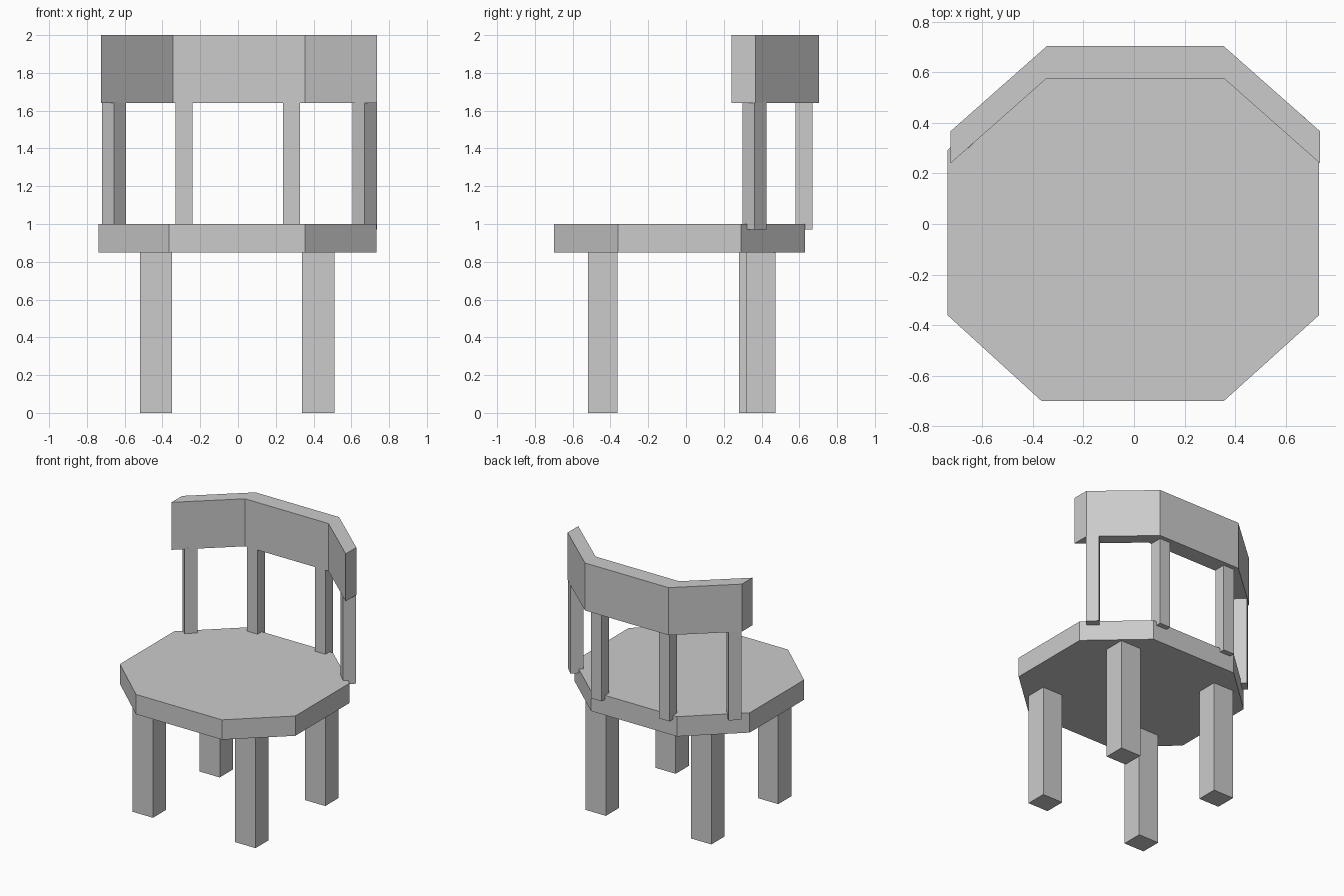
import bpy, bmesh
from math import radians
from mathutils import Matrix

if "Cube" in bpy.data.objects:
    bpy.data.objects.remove(bpy.data.objects["Cube"])


def prism(name, outline, z0, z1):
    """Extrude a closed xy outline (counter-clockwise) from z0 to z1."""
    bm = bmesh.new()
    base = bm.faces.new([bm.verts.new((x, y, z0)) for x, y in outline])
    top = bmesh.ops.extrude_face_region(bm, geom=[base])["geom"]
    bmesh.ops.translate(bm, vec=(0, 0, z1 - z0),
                        verts=[v for v in top if isinstance(v, bmesh.types.BMVert)])
    bmesh.ops.recalc_face_normals(bm, faces=bm.faces[:])
    return add_object(name, bm)


def block(name, x, y, z0, z1, sx, sy, angle=0):
    """Upright box, turned about its own vertical axis."""
    bm = bmesh.new()
    matrix = (Matrix.Translation((x, y, (z0 + z1) / 2))
              @ Matrix.Rotation(radians(angle), 4, 'Z')
              @ Matrix.Diagonal((sx, sy, z1 - z0, 1)))
    bmesh.ops.create_cube(bm, size=1, matrix=matrix)
    return add_object(name, bm)


def add_object(name, bm):
    mesh = bpy.data.meshes.new(name)
    bm.to_mesh(mesh)
    bm.free()
    obj = bpy.data.objects.new(name, mesh)
    bpy.context.collection.objects.link(obj)
    return obj


# Octagonal seat
prism("seat", [(-0.365, -0.70), (0.355, -0.70), (0.732, -0.36), (0.732, 0.292),
               (0.355, 0.63), (-0.365, 0.63), (-0.738, 0.292), (-0.738, -0.36)],
      0.85, 1.0)

# Three-sided backrest: one path, repeated further forward for the inner face
outer = [(0.735, 0.367), (0.355, 0.703), (-0.345, 0.703), (-0.725, 0.367)]
inner = [(x, y - 0.127) for x, y in reversed(outer)]
prism("backrest", outer + inner, 1.64, 2.0)

# Legs
for name, x, y in [("front_leg_left", -0.435, -0.44), ("front_leg_right", 0.425, -0.44),
                   ("back_leg_left", -0.435, 0.36), ("back_leg_right", 0.425, 0.395)]:
    block(name, x, y, 0, 0.86, 0.17, 0.157)

# Back posts: two square-on in the middle, two turned to follow the ends
for name, x, y, angle in [("post_outer_left", -0.656, 0.362, 45),
                          ("post_inner_left", -0.287, 0.625, 0),
                          ("post_inner_right", 0.283, 0.625, 0),
                          ("post_outer_right", 0.671, 0.362, 45)]:
    block(name, x, y, 0.97, 1.65, 0.09, 0.09, angle)
